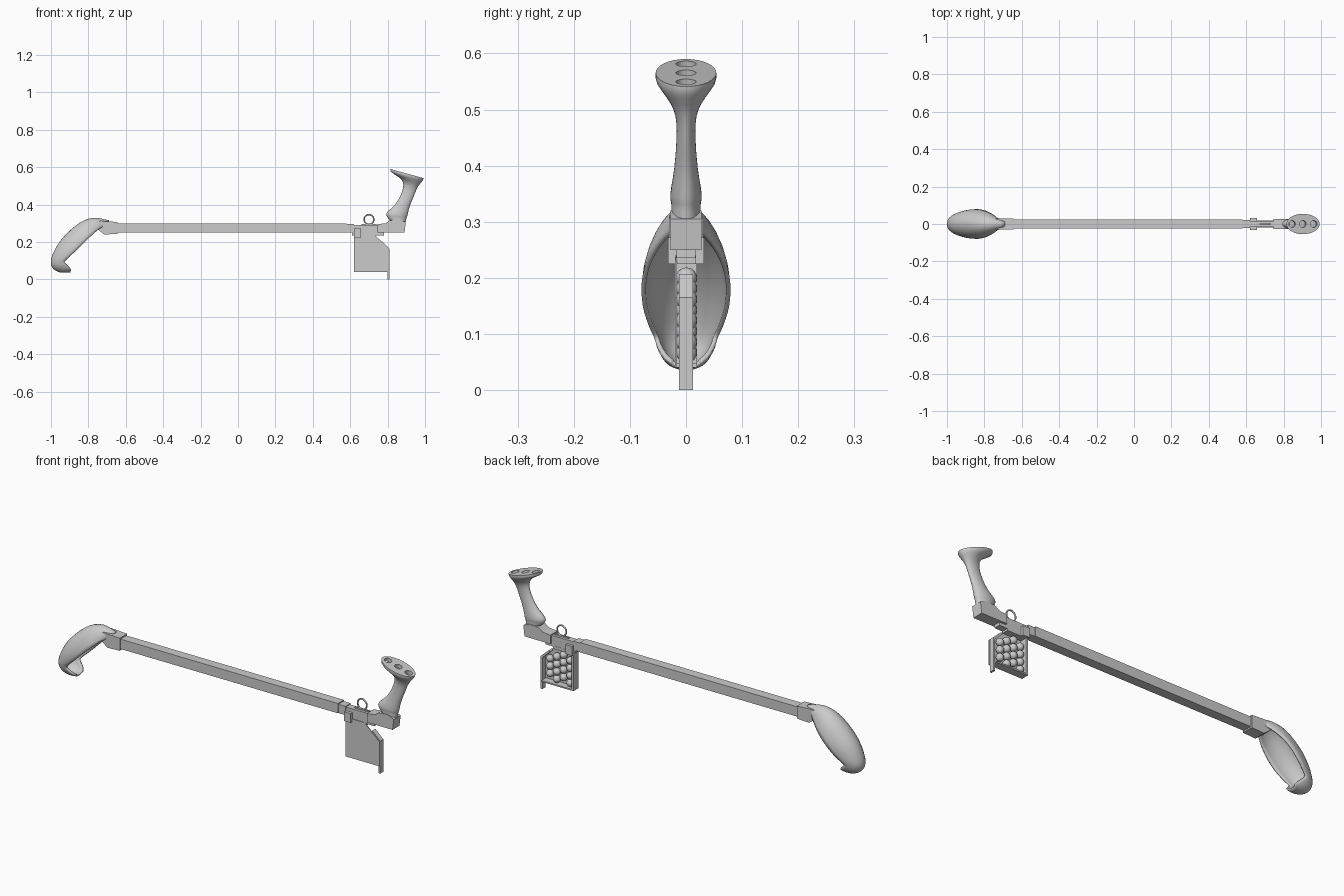
import bpy, bmesh, math
from mathutils import Vector

if "Cube" in bpy.data.objects:
    bpy.data.objects.remove(bpy.data.objects["Cube"])

grey = bpy.data.materials.new("light_grey")
grey.diffuse_color = (0.6, 0.6, 0.6, 1)
grey.use_nodes = True
grey.node_tree.nodes["Principled BSDF"].inputs["Base Color"].default_value = grey.diffuse_color


def finish(name, bm, smooth=None, recalc=True):
    if recalc:
        bmesh.ops.recalc_face_normals(bm, faces=bm.faces)
    me = bpy.data.meshes.new(name)
    bm.to_mesh(me)
    bm.free()
    me.materials.append(grey)
    ob = bpy.data.objects.new(name, me)
    bpy.context.collection.objects.link(ob)
    if smooth:
        bpy.ops.object.select_all(action='DESELECT')
        ob.select_set(True)
        bpy.context.view_layer.objects.active = ob
        bpy.ops.object.shade_smooth_by_angle(angle=math.radians(smooth))
    return ob


def prism(name, pts, y0, y1):
    """Side profile in x,z extruded between y0 and y1."""
    bm = bmesh.new()
    a = [bm.verts.new((x, y0, z)) for x, z in pts]
    b = [bm.verts.new((x, y1, z)) for x, z in pts]
    bm.faces.new(a)
    bm.faces.new(b[::-1])
    for i in range(len(a)):
        j = (i + 1) % len(a)
        bm.faces.new((a[i], b[i], b[j], a[j]))
    return finish(name, bm)


def box(name, x0, x1, hy, z0, z1):
    return prism(name, [(x0, z0), (x1, z0), (x1, z1), (x0, z1)], -hy, hy)


def spline(rows, steps):
    """Catmull-Rom through rows of numbers."""
    rows = [Vector(r) for r in rows]
    out = []
    for i in range(len(rows) - 1):
        p0, p1, p2 = rows[max(i - 1, 0)], rows[i], rows[i + 1]
        p3 = rows[min(i + 2, len(rows) - 1)]
        for k in range(steps):
            t = k / steps
            out.append(0.5 * (2 * p1 + (p2 - p0) * t + (2 * p0 - 5 * p1 + 4 * p2 - p3) * t * t
                              + (3 * p1 - p0 - 3 * p2 + p3) * t ** 3))
    return out + [rows[-1]]


def loft(bm, rings, closed):
    vs = [[bm.verts.new(p) for p in r] for r in rings]
    n = len(vs[0])
    for a, b in zip(vs, vs[1:]):
        for i in range(n if closed else n - 1):
            j = (i + 1) % n
            bm.faces.new((a[i], a[j], b[j], b[i]))
    return vs


# shaft and its sockets
box("shaft", -0.66, 0.58, 0.024, 0.25, 0.30)
prism("cup_socket", [(-0.76, 0.275), (-0.715, 0.24), (-0.645, 0.243), (-0.645, 0.307), (-0.74, 0.312)],
      -0.03, 0.03)
box("shaft_end_collar", 0.57, 0.62, 0.021, 0.25, 0.295)
box("magazine_rail", 0.61, 0.78, 0.017, 0.235, 0.29)
box("rail_slot_rib", 0.66, 0.74, 0.004, 0.285, 0.296)
box("magazine_clip", 0.62, 0.657, 0.032, 0.225, 0.272)

# scoop cup: spine x,z / rim x,z / half width
cup = [(-.69, .312, -.725, .282, .022, 0), (-.77, .325, -.752, .262, .045, 0),
       (-.84, .302, -.79, .228, .066, 0), (-.91, .245, -.83, .19, .075, 0),
       (-.96, .185, -.87, .15, .073, 0), (-.99, .125, -.905, .117, .063, 0),
       (-.997, .085, -.927, .095, .053, 0), (-.982, .056, -.918, .08, .048, 0),
       (-.945, .04, -.90, .063, .038, 0), (-.897, .042, -.893, .052, .025, 0)]
rings = []
for sx, sz, rx, rz, w, _ in spline(cup, 3):
    ring = []
    for k in range(17):
        a = math.pi * k / 16
        s = math.sin(a)
        ring.append((rx + (sx - rx) * s, w * math.cos(a), rz + (sz - rz) * s))
    rings.append(ring)
bm = bmesh.new()
loft(bm, rings, False)
scoop = finish("scoop_cup", bm, 40)
mod = scoop.modifiers.new("shell", 'SOLIDIFY')
mod.thickness = 0.008
mod.offset = 0

# handle base block
prism("handle_base", [(0.745, 0.25), (0.89, 0.25), (0.897, 0.305), (0.86, 0.32), (0.81, 0.315),
                      (0.79, 0.30), (0.745, 0.295)], -0.028, 0.028)

# grip: left x,z / right x,z / half width
grip = [(.815, .315, .895, .30, .026, 0), (.797, .335, .90, .325, .026, 0),
        (.797, .358, .905, .34, .028, 0), (.84, .40, .918, .39, .021, 0),
        (.872, .455, .938, .44, .017, 0), (.884, .505, .952, .475, .019, 0),
        (.868, .54, .965, .50, .031, 0), (.82, .572, .987, .527, .052, 0),
        (.815, .59, .992, .541, .054, 0)]
rings = []
for lx, lz, rx, rz, w, _ in spline(grip, 3):
    c = Vector(((lx + rx) / 2, 0, (lz + rz) / 2))
    h = Vector(((rx - lx) / 2, 0, (rz - lz) / 2))
    rings.append([c + h * math.cos(math.tau * k / 32) + Vector((0, w * math.sin(math.tau * k / 32), 0))
                  for k in range(32)])
bm = bmesh.new()
vs = loft(bm, rings, True)
bm.faces.new(vs[0])
bm.faces.new(vs[-1])
handle = finish("handle_grip", bm, 40)

# three finger holes in the tilted grip top
tilt = math.atan2(0.049, 0.177)
axis = Vector((math.sin(tilt), 0, math.cos(tilt)))
along = Vector((math.cos(tilt), 0, -math.sin(tilt)))
for i in (-1, 0, 1):
    bm = bmesh.new()
    bmesh.ops.create_cone(bm, cap_ends=True, segments=24, radius1=0.018, radius2=0.018, depth=0.04)
    for v in bm.verts:
        co = v.co.copy()
        v.co = Vector((0.9035, 0, 0.5655)) + along * (co.x + i * 0.06) + axis * co.z + Vector((0, co.y, 0))
    cutter = finish("hole_cutter", bm)
    cutter.hide_render = True
    cutter.hide_set(True)
    mod = handle.modifiers.new("hole", 'BOOLEAN')
    mod.operation = 'DIFFERENCE'
    mod.object = cutter

# hanging ring on the rail
bm = bmesh.new()
rings = []
for i in range(25):
    a = math.tau * i / 24
    rings.append([(0.70 + (0.026 + 0.004 * math.cos(b)) * math.cos(a), 0.004 * math.sin(b),
                   0.32 + (0.026 + 0.004 * math.cos(b)) * math.sin(a))
                  for b in [math.tau * k / 8 for k in range(8)]])
loft(bm, rings, True)
bmesh.ops.remove_doubles(bm, verts=bm.verts, dist=1e-5)
finish("hanging_ring", bm, 60)

# magazine: front plate, left and bottom walls, top wall, hinged door
prism("magazine_plate", [(.62, .04), (.81, .04), (.81, .165), (.74, .228), (.72, .24), (.62, .24)],
      -0.02, -0.016)
box("magazine_side_wall", 0.62, 0.63, 0.02, 0.04, 0.235)
box("magazine_floor", 0.62, 0.80, 0.02, 0.04, 0.047)
box("magazine_top_wall", 0.62, 0.735, 0.018, 0.225, 0.24)
prism("magazine_door", [(.80, 0), (.81, 0), (.81, .165), (.765, .207), (.758, .2), (.80, .16)],
      -0.0125, 0.0125)

# stacked balls
bm = bmesh.new()
for i in range(4):
    for j in range(5):
        x, z = 0.65 + 0.038 * i, 0.067 + 0.038 * j + 0.019 * (i % 2)
        if z < 0.21 and x + z < 0.945:
            new = bmesh.ops.create_uvsphere(bm, u_segments=16, v_segments=10, radius=0.0185)
            bmesh.ops.translate(bm, verts=new["verts"], vec=(x, 0.001, z))
finish("balls", bm, 60)
